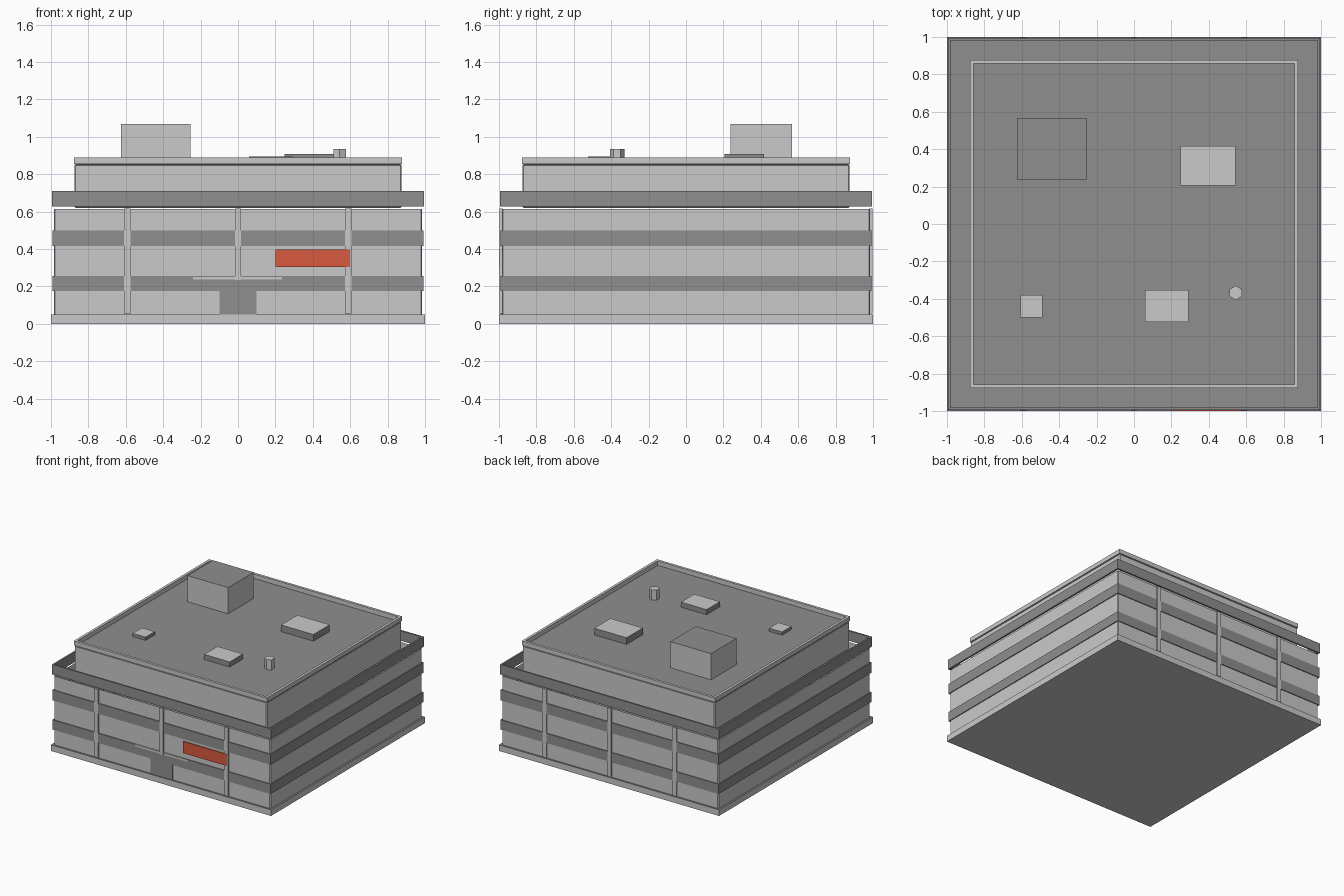
import bpy, bmesh

if "Cube" in bpy.data.objects:
    bpy.data.objects.remove(bpy.data.objects["Cube"], do_unlink=True)


def material(name, rgb):
    m = bpy.data.materials.new(name)
    m.use_nodes = True
    m.diffuse_color = (*rgb, 1)
    m.node_tree.nodes["Principled BSDF"].inputs["Base Color"].default_value = (*rgb, 1)
    return m


LIGHT = material("light grey", (0.59, 0.59, 0.59))
DARK = material("dark grey", (0.273, 0.273, 0.273))
RED = material("sign red", (0.7, 0.103, 0.052))


def finish(name, bm, mats):
    me = bpy.data.meshes.new(name)
    bm.to_mesh(me)
    bm.free()
    for m in mats:
        me.materials.append(m)
    ob = bpy.data.objects.new(name, me)
    bpy.context.collection.objects.link(ob)
    return ob


def square_shell(name, profile, mat, closed=False):
    """Sweep a (half width, height) profile around a square."""
    bm = bmesh.new()
    rings = [[bm.verts.new((sx * h, sy * h, z))
              for sx, sy in ((-1, -1), (1, -1), (1, 1), (-1, 1))] for h, z in profile]
    pairs = list(zip(rings, rings[1:]))
    if closed:
        pairs.append((rings[-1], rings[0]))
    for a, b in pairs:
        for i in range(4):
            j = (i + 1) % 4
            bm.faces.new((a[i], a[j], b[j], b[i]))
    return finish(name, bm, [mat])


def box(name, x, y, z, mat, top=None):
    """Box between x, y and z ranges; top colours its upper face."""
    bm = bmesh.new()
    bmesh.ops.create_cube(bm, size=1)
    for v in bm.verts:
        v.co = [r[0] if c < 0 else r[1] for c, r in zip(v.co, (x, y, z))]
    bm.normal_update()
    if top:
        for f in bm.faces:
            f.material_index = int(f.normal.z > 0.5)
    return finish(name, bm, [mat, top] if top else [mat])


def bevel(ob):
    mod = ob.modifiers.new("soft_edges", "BEVEL")
    mod.width = 0.007
    mod.segments = 1
    mod.limit_method = "ANGLE"


# Ground slab and main storeys (open-topped wall shell)
box("base_slab", (-1, 1), (-1, 1), (0, 0.05), LIGHT, DARK)
bevel(square_shell("main_walls", [(0.985, 0.05), (0.985, 0.615)], LIGHT))

# Window strips wrapping the walls
for name, z0, z1 in (("lower_windows", 0.175, 0.255), ("upper_windows", 0.415, 0.5)):
    square_shell(name, [(0.98, z0), (0.992, z0), (0.992, z1), (0.98, z1)], DARK)

# Terrace parapet band
square_shell("terrace_parapet",
             [(0.994, 0.628), (0.994, 0.71), (0.98, 0.71), (0.98, 0.628)], DARK, True)

# Set-back upper storey with roof and rim
u = (-0.875, 0.875)
bevel(box("upper_storey", u, u, (0.62, 0.853), LIGHT, DARK))
square_shell("roof_rim",
             [(0.878, 0.855), (0.878, 0.89), (0.857, 0.89), (0.857, 0.85)], LIGHT, True)

# Pilasters on front and back
for side, sy in (("front", -1), ("back", 1)):
    for i, x in enumerate((-0.593, 0, 0.589)):
        low = 0.235 if side == "front" and x == 0 else 0.055
        y = sorted((sy * 0.98, sy * 0.997))
        box(f"{side}_pilaster_{i + 1}", (x - 0.017, x + 0.017), y, (low, 0.617), LIGHT)

# Entrance and sign
box("door", (-0.1, 0.1), (-0.992, -0.98), (0.05, 0.18), DARK)
box("door_canopy", (-0.24, 0.235), (-0.994, -0.98), (0.238, 0.255), LIGHT)
box("sign_panel", (0.2, 0.6), (-1, -0.991), (0.303, 0.398), RED)

# Rooftop equipment: stair house and dark-sided vents with light lids
box("stair_house", (-0.625, -0.255), (0.237, 0.567), (0.85, 1.068), LIGHT, DARK)
box("large_vent", (0.248, 0.542), (0.206, 0.417), (0.85, 0.908), DARK, LIGHT)
box("medium_vent", (0.06, 0.292), (-0.525, -0.353), (0.85, 0.895), DARK, LIGHT)
box("small_vent", (-0.607, -0.49), (-0.5, -0.38), (0.85, 0.88), DARK, LIGHT)

bm = bmesh.new()
bmesh.ops.create_cone(bm, cap_ends=True, segments=6, radius1=0.038, radius2=0.038, depth=0.085)
pipe = finish("roof_pipe", bm, [LIGHT])
pipe.location = (0.544, -0.368, 0.893)
